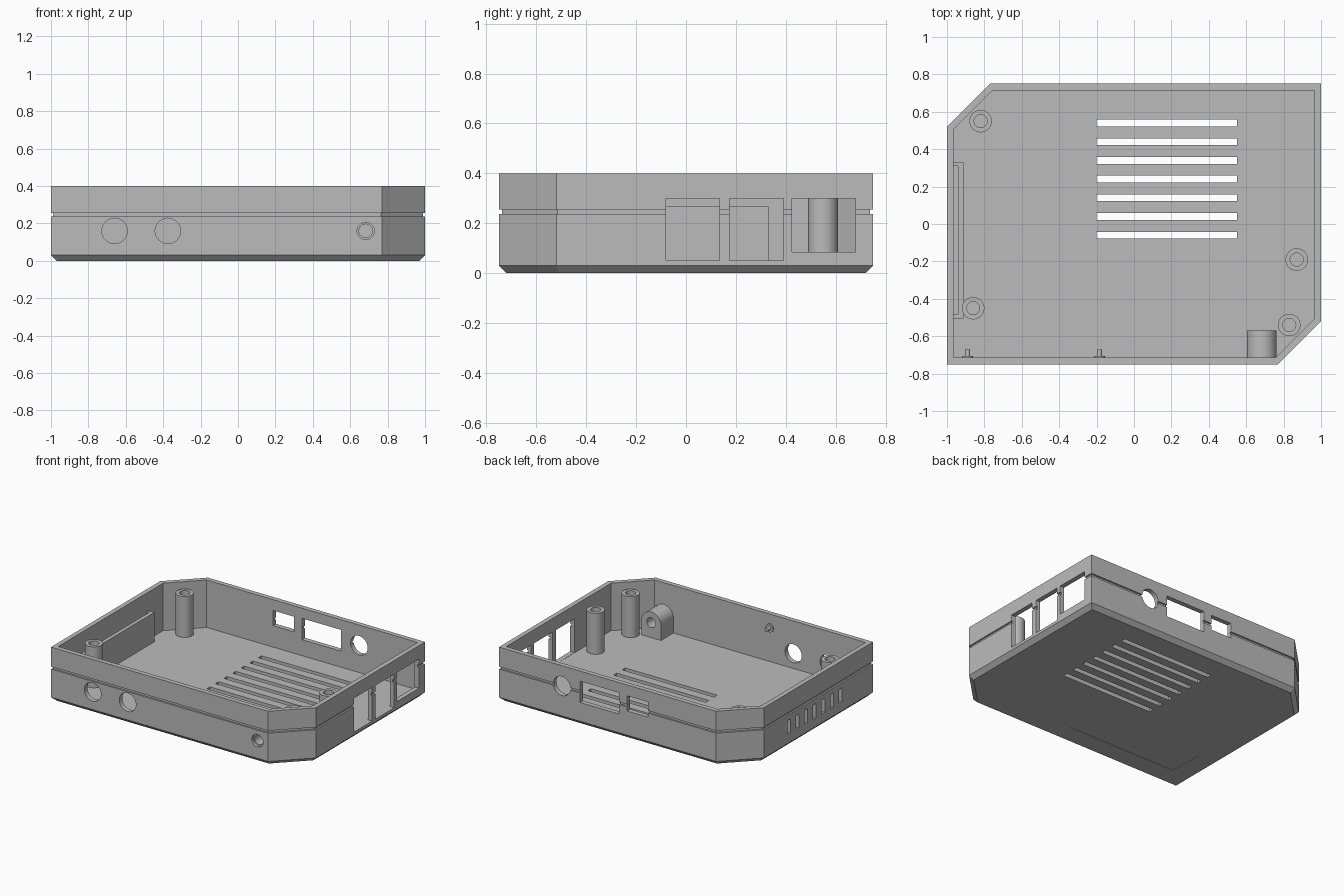
import bpy, bmesh, math
from mathutils import Matrix

if "Cube" in bpy.data.objects:
    bpy.data.objects.remove(bpy.data.objects["Cube"])

WALL, FLOOR, TOP = 0.035, 0.05, 0.40

grey = bpy.data.materials.new("plain grey")
grey.diffuse_color = (0.5, 0.5, 0.5, 1)
grey.use_nodes = True
grey.node_tree.nodes["Principled BSDF"].inputs["Base Color"].default_value = grey.diffuse_color


def finish(name, bm):
    bmesh.ops.recalc_face_normals(bm, faces=bm.faces)
    me = bpy.data.meshes.new(name)
    bm.to_mesh(me)
    bm.free()
    me.materials.append(grey)
    ob = bpy.data.objects.new(name, me)
    bpy.context.collection.objects.link(ob)
    return ob


def loft(bm, rings):
    """Skin a stack of equal-length point rings and cap both ends."""
    loops = [[bm.verts.new(p) for p in r] for r in rings]
    for a, b in zip(loops, loops[1:]):
        for i in range(len(a)):
            j = (i + 1) % len(a)
            bm.faces.new((a[i], a[j], b[j], b[i]))
    bm.faces.new(loops[0][::-1])
    bm.faces.new(loops[-1])


def box(bm, x0, x1, y0, y1, z0, z1):
    ring = [(x0, y0), (x1, y0), (x1, y1), (x0, y1)]
    loft(bm, [[(x, y, z) for x, y in ring] for z in (z0, z1)])


def lathe(bm, cx, cy, cz, profile, axis="z", n=40):
    """Stack circles given as (radius, distance along axis)."""
    rings = []
    for r, d in profile:
        pts = [(r * math.cos(2 * math.pi * i / n), r * math.sin(2 * math.pi * i / n))
               for i in range(n)]
        rings.append([(cx + a, cy + b, d) if axis == "z" else (cx + a, d, cz + b)
                      for a, b in pts])
    loft(bm, rings)


def smooth(ob):
    bpy.ops.object.select_all(action="DESELECT")
    ob.select_set(True)
    bpy.context.view_layer.objects.active = ob
    bpy.ops.object.shade_smooth_by_angle(angle=math.radians(30))


def cut(ob, bm):
    cutter = finish("cutter", bm)
    cutter.hide_render = True
    mod = ob.modifiers.new("openings", "BOOLEAN")
    mod.operation, mod.solver, mod.object = "DIFFERENCE", "EXACT", cutter
    bpy.context.view_layer.objects.active = ob
    bpy.ops.object.modifier_apply(modifier=mod.name)
    bpy.data.objects.remove(cutter, do_unlink=True)


def outline(o, z):
    """Rectangle with two opposite corners cut, moved inward by o."""
    x, y = 1 - o, 0.75 - o
    k = 1.52 - o * math.sqrt(2)
    return [(-x, -y, z), (k - y, -y, z), (x, x - k, z),
            (x, y, z), (y - k, y, z), (-x, k - x, z)]


# Tray shell: bevelled base, seam groove, rim, inner wall and floor
bm = bmesh.new()
loft(bm, [outline(o, z) for o, z in (
    (0.03, 0), (0, 0.03), (0, 0.238), (0.012, 0.238), (0.012, 0.256),
    (0, 0.256), (0, TOP), (WALL, TOP), (WALL, FLOOR))])
shell = finish("case_shell", bm)

bm = bmesh.new()
# Floor vents and left wall vents
for i in range(7):
    y = -0.06 + 0.1 * i
    box(bm, -0.2, 0.55, y - 0.018, y + 0.018, -0.1, 0.15)
    y = -0.37 + 0.1 * i
    box(bm, -1.1, -0.95, y - 0.018, y + 0.018, 0.095, 0.2)
# Right wall ports
for y0, y1, z0 in ((-0.08, 0.135, 0.051), (0.175, 0.39, 0.051), (0.425, 0.68, 0.085)):
    box(bm, 0.9, 1.1, y0, y1, z0, 0.30)
# Back wall ports
box(bm, 0.02, 0.34, 0.65, 0.85, 0.168, 0.325)
box(bm, -0.215, -0.045, 0.65, 0.85, 0.208, 0.32)
lathe(bm, 0.487, 0, 0.25, [(0.07, 0.65), (0.07, 0.85)], "y")
# Front wall round holes and countersunk screw hole
for x in (-0.66, -0.375):
    lathe(bm, x, 0, 0.16, [(0.068, -0.85), (0.068, -0.65)], "y")
lathe(bm, 0.683, 0, 0.16, [(0.046, -0.85), (0.046, -0.73), (0.036, -0.73), (0.036, -0.65)], "y")
# Shallow label recess underneath
box(bm, -0.83, 0.07, -0.58, -0.32, -0.05, 0.004)
cut(shell, bm)
smooth(shell)

# Screw posts with blind holes
for i, (x, y) in enumerate(((-0.82, 0.55), (-0.86, -0.45), (0.87, -0.19), (0.83, -0.54))):
    bm = bmesh.new()
    lathe(bm, x, y, 0, [(0.06, FLOOR - 0.01), (0.06, 0.352), (0.035, 0.352), (0.035, 0.08)])
    smooth(finish(f"screw_post_{i + 1}", bm))

# Arched boss behind the screw hole
bm = bmesh.new()
arch = [(0.603, FLOOR - 0.01), (0.763, FLOOR - 0.01)]
arch += [(0.683 + 0.08 * math.cos(math.pi * i / 24), 0.16 + 0.08 * math.sin(math.pi * i / 24))
         for i in range(25)]
loft(bm, [[(x, y, z) for x, z in arch] for y in (-0.72, -0.57)])
boss = finish("arched_boss", bm)
bm = bmesh.new()
lathe(bm, 0.683, 0, 0.16, [(0.036, -0.8), (0.036, -0.5)], "y")
cut(boss, bm)
smooth(boss)

# Filter holder: upright plate with returns to the left wall
bm = bmesh.new()
plan = [(-0.97, -0.505), (-0.912, -0.505), (-0.912, 0.33), (-0.97, 0.33),
        (-0.97, 0.31), (-0.94, 0.31), (-0.94, -0.485), (-0.97, -0.485)]
loft(bm, [[(x, y, z) for x, y in plan] for z in (FLOOR - 0.01, 0.267)])
finish("filter_holder", bm)

# Small flanged pins on the inside of the front wall
for i, x in enumerate((-0.89, -0.185)):
    bm = bmesh.new()
    lathe(bm, x, 0, 0.3, [(0.03, -0.72), (0.03, -0.705), (0.014, -0.705), (0.014, -0.67)], "y", 24)
    smooth(finish(f"wall_pin_{i + 1}", bm))
